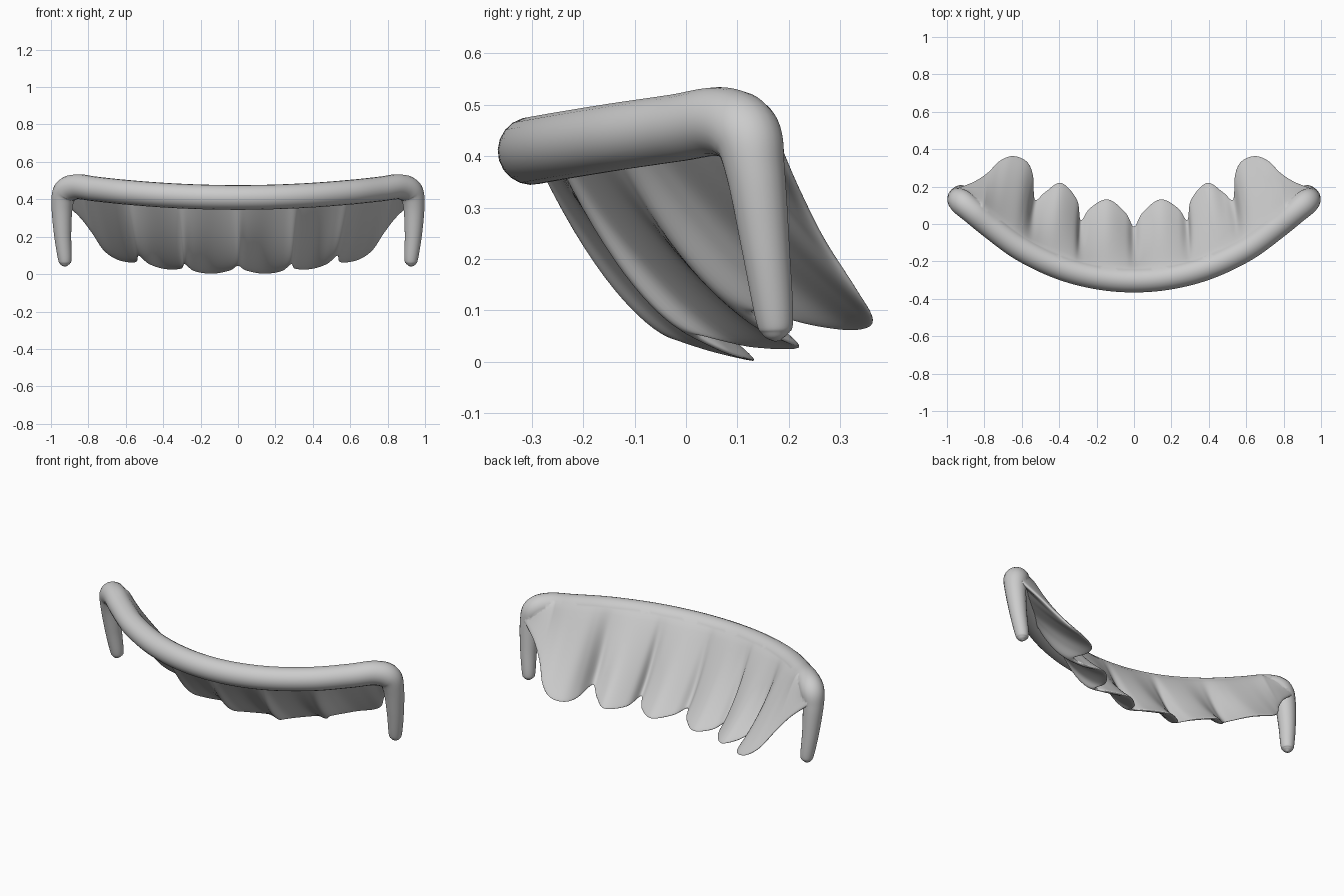
import bpy, bmesh, math
from mathutils import Vector

if "Cube" in bpy.data.objects:
    bpy.data.objects.remove(bpy.data.objects["Cube"])


def spline(pts, steps):
    """Catmull-Rom through points of any dimension."""
    pts = [Vector(p) for p in pts]
    pad = [2 * pts[0] - pts[1]] + pts + [2 * pts[-1] - pts[-2]]
    out = []
    for i in range(len(pts) - 1):
        a, b, c, d = pad[i:i + 4]
        for k in range(steps):
            t = k / steps
            out.append(0.5 * (2 * b + (c - a) * t + (2 * a - 5 * b + 4 * c - d) * t * t
                              + (3 * b - a - 3 * c + d) * t ** 3))
    return out + [pts[-1]]


def bezier(a, b, c, d, t):
    s = 1 - t
    return s ** 3 * a + 3 * s * s * t * b + 3 * s * t * t * c + t ** 3 * d


def bar_centre(x):
    drop = 0.45 * max(0, abs(x) - 0.84)
    return Vector((x, 0.86 - math.sqrt(1.16 ** 2 - x * x) - 1.1 * drop, 0.41 + 0.078 * x * x - drop))


def mirrored(half):
    """Extend a centre-outwards list to the -x side (first value is x)."""
    left = []
    for p in reversed(half[1:]):
        q = Vector(p)
        q[0] = -q[0]
        left.append(q)
    return left + [Vector(p) for p in half]


# Curved front bar that bends down into a round-tipped arm at each end: x, y, z, radius
half = [(*bar_centre(x), 0.066) for x in (0, 0.2, 0.4, 0.6, 0.76)]
half += [(0.86, 0.066, 0.467, 0.067), (0.92, 0.116, 0.443, 0.068),
         (0.94, 0.135, 0.37, 0.058), (0.938, 0.155, 0.22, 0.047),
         (0.926, 0.172, 0.085, 0.037), (0.924, 0.175, 0.055, 0.026), (0.922, 0.177, 0.041, 0.006)]
path = spline(mirrored(half), 9)
cu = bpy.data.curves.new("bar", 'CURVE')
cu.dimensions = '3D'
cu.bevel_depth = 1.0
cu.bevel_resolution = 8
cu.use_fill_caps = True
sp = cu.splines.new('POLY')
sp.points.add(len(path) - 1)
for pt, p in zip(sp.points, path):
    pt.co = (p[0], p[1], p[2], 1)
    pt.radius = p[3]
bar = bpy.data.objects.new("bar_with_arms", cu)
bpy.context.collection.objects.link(bar)
bpy.context.view_layer.objects.active = bar
bar.select_set(True)
bpy.ops.object.convert(target='MESH')
bar = bpy.context.object
bm = bmesh.new()
bm.from_mesh(bar.data)
bmesh.ops.remove_doubles(bm, verts=bm.verts, dist=1e-5)
bmesh.ops.recalc_face_normals(bm, faces=bm.faces)
bm.to_mesh(bar.data)
bm.free()

# Scalloped tooth shells: edge x, y, z, top x on the bar, bend in plan, bend in height
columns = [
    (0.00, -0.015, 0.045, 0.00, 0.50, 0.20),
    (0.045, 0.06, 0.02, 0.05, 0.51, 0.24),
    (0.14, 0.132, 0.003, 0.15, 0.52, 0.29),
    (0.235, 0.085, 0.018, 0.25, 0.51, 0.25),
    (0.285, 0.02, 0.055, 0.305, 0.50, 0.20),
    (0.305, 0.13, 0.03, 0.35, 0.51, 0.25),
    (0.39, 0.22, 0.028, 0.45, 0.52, 0.30),
    (0.475, 0.17, 0.055, 0.54, 0.52, 0.27),
    (0.53, 0.13, 0.10, 0.59, 0.55, 0.25),
    (0.54, 0.26, 0.07, 0.64, 0.52, 0.30),
    (0.575, 0.335, 0.063, 0.68, 0.50, 0.36),
    (0.65, 0.363, 0.08, 0.75, 0.50, 0.40),
    (0.72, 0.335, 0.13, 0.80, 0.50, 0.42),
    (0.78, 0.275, 0.22, 0.84, 0.50, 0.45),
    (0.85, 0.228, 0.31, 0.88, 0.50, 0.50),
    (0.94, 0.190, 0.39, 0.93, 0.50, 0.50),
]
full = []
for c in mirrored(columns):
    c[3] = math.copysign(c[3], c[0])
    full.append(c)
rows = 20
up = Vector((0, 0.6, 0.8))
bm = bmesh.new()
loops = []
for c in spline(full, 6):
    edge = Vector(c[:3])
    mid = bar_centre(c[3])
    inward = Vector((-mid.x, 0.86 - mid.y, 0)) / 1.16
    low_top = mid + Vector((0, 0, 0.025))
    d = low_top - edge
    ctrl = edge + Vector((d.x * 0.5, d.y * c[4], d.z * c[5]))
    low = (low_top, low_top.lerp(ctrl, 2 / 3), edge.lerp(ctrl, 2 / 3), edge)
    # the upper skin rolls off the crest of the bar
    roll = inward * 0.03
    reach = min(0.075, 0.6 * d.length)
    high = (mid + roll + Vector((0, 0, 0.050)), mid + inward * reach + Vector((0, 0, 0.025)),
            edge.lerp(ctrl, 0.75) + up * 0.008, edge)
    upper, lower = [], []
    for j in range(rows):
        t = math.sin(math.pi / 2 * j / rows)
        h = 0.011 * math.sqrt(1 - t ** 12)
        upper.append(bm.verts.new(bezier(*high, t) + up * h * min(1, 0.3 + 4 * t)))
        lower.append(bm.verts.new(bezier(*low, t) - up * h))
    loops.append(upper + [bm.verts.new(edge)] + lower[::-1])
n = len(loops[0])
for a, b in zip(loops, loops[1:]):
    for j in range(n):
        k = (j + 1) % n
        bm.faces.new((a[j], a[k], b[k], b[j]))
bm.faces.new(loops[0])
bm.faces.new(loops[-1])
bmesh.ops.recalc_face_normals(bm, faces=bm.faces)
me = bpy.data.meshes.new("tooth_shells")
bm.to_mesh(me)
bm.free()
shell = bpy.data.objects.new("tooth_shells", me)
bpy.context.collection.objects.link(shell)

# Fuse the bar and shells into one moulded piece
bpy.context.view_layer.objects.active = bar
bo = bar.modifiers.new("fuse", 'BOOLEAN')
bo.operation = 'UNION'
bo.solver = 'EXACT'
bo.use_self = True
bo.object = shell
bpy.ops.object.modifier_apply(modifier=bo.name)
bpy.data.objects.remove(shell)
bar.name = "tooth_guard"
bpy.ops.object.select_all(action='DESELECT')
bar.select_set(True)
bpy.ops.object.shade_smooth_by_angle(angle=math.radians(60))
